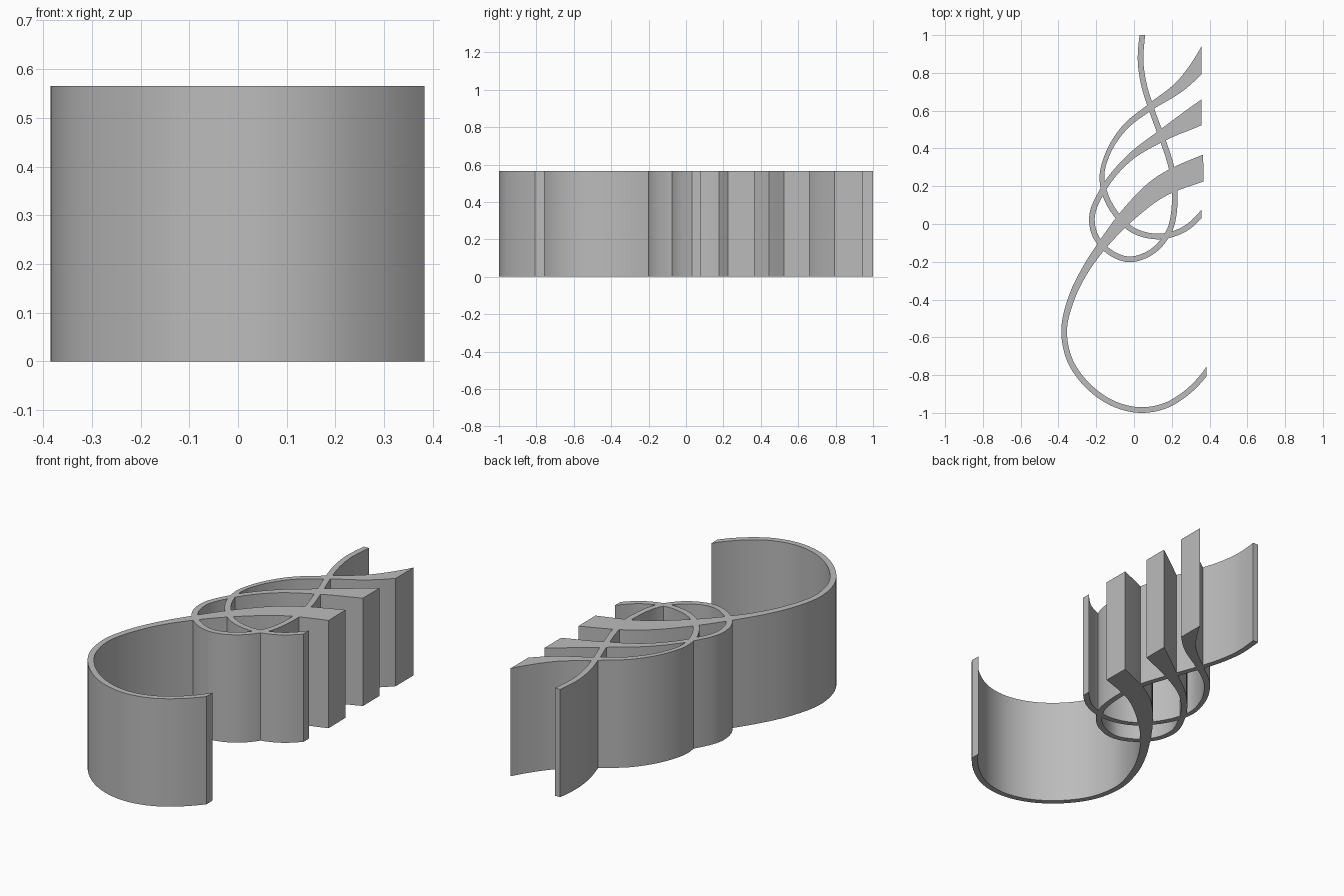
import bpy, bmesh, math
from mathutils import Vector

HEIGHT = 0.565
STEPS = 8

cube = bpy.data.objects.get("Cube")
if cube:
    bpy.data.objects.remove(cube, do_unlink=True)

grey = bpy.data.materials.new("plain grey")
grey.use_nodes = True
colour = (0.5, 0.5, 0.5, 1)
grey.diffuse_color = colour
grey.node_tree.nodes["Principled BSDF"].inputs["Base Color"].default_value = colour


def smooth_path(points):
    """Curve through points of (x, y, width)."""
    pts = [Vector(p) for p in points]
    pts = [2 * pts[0] - pts[1]] + pts + [2 * pts[-1] - pts[-2]]
    path = []
    for a, b, c, d in zip(pts, pts[1:], pts[2:], pts[3:]):
        # Tangents weighted by chord length keep uneven spacing smooth
        ab, bc, cd = (b - a).length, (c - b).length, (d - c).length
        m1 = bc * ((b - a) / ab * bc + (c - b) / bc * ab) / (ab + bc)
        m2 = bc * ((c - b) / bc * cd + (d - c) / cd * bc) / (bc + cd)
        for i in range(STEPS):
            t = i / STEPS
            u = 1 - t
            path.append(b * (1 + 2 * t) * u * u + m1 * t * u * u
                        + c * (3 - 2 * t) * t * t - m2 * t * t * u)
    return path + [pts[-2]]


def ribbon(name, points, trims):
    """Upright band of varying width, trimmed flat at its ends."""
    path = smooth_path(points)
    bm = bmesh.new()
    rows = []
    for i, p in enumerate(path):
        run = path[min(i + 1, len(path) - 1)] - path[max(i - 1, 0)]
        side = Vector((-run.y, run.x, 0)).normalized() * p.z / 2
        centre = Vector((p.x, p.y, 0))
        rows.append([bm.verts.new(centre + side), bm.verts.new(centre - side)])
    for (a, b), (c, d) in zip(rows, rows[1:]):
        bm.faces.new((a, b, d, c))
    for co, normal in trims:
        bmesh.ops.bisect_plane(bm, geom=bm.verts[:] + bm.edges[:] + bm.faces[:],
                               plane_co=co, plane_no=normal, clear_outer=True)
    top = bmesh.ops.extrude_face_region(bm, geom=bm.faces[:], use_keep_orig=True)
    bmesh.ops.translate(bm, vec=(0, 0, HEIGHT),
                        verts=[v for v in top["geom"] if isinstance(v, bmesh.types.BMVert)])
    bmesh.ops.recalc_face_normals(bm, faces=bm.faces[:])
    mesh = bpy.data.meshes.new(name)
    bm.to_mesh(mesh)
    bm.free()
    mesh.materials.append(grey)
    obj = bpy.data.objects.new(name, mesh)
    bpy.context.collection.objects.link(obj)
    bpy.ops.object.select_all(action="DESELECT")
    obj.select_set(True)
    bpy.context.view_layer.objects.active = obj
    bpy.ops.object.shade_smooth_by_angle(angle=math.radians(30))


# Large hook with the widest tail
ribbon("large_hook", [
    (.43, -.71, .03), (.37, -.8, .03), (.27, -.9, .03), (.17, -.96, .03),
    (.04, -.985, .03), (-.1, -.955, .03), (-.24, -.86, .03), (-.34, -.72, .03),
    (-.37, -.57, .03), (-.33, -.39, .035), (-.25, -.23, .04), (-.17, -.115, .05),
    (-.03, .05, .08), (.13, .19, .11), (.367, .295, .135), (.5, .34, .14),
], [((.367, .3, 0), (1, .0147, 0))])

# Middle loop, opening to the left at both ends
ribbon("open_loop", [
    (.4, .11, .03), (.355, .05, .03), (.27, -.025, .03), (.135, -.066, .03),
    (-.01, -.03, .03), (-.09, .045, .03), (-.15, .15, .03), (-.17, .25, .025),
    (-.14, .37, .025), (-.05, .51, .03), (.08, .615, .036), (.25, .735, .06),
    (.358, .858, .085), (.43, .97, .1),
], [((.358, 0, 0), (1, 0, 0))])

# Crossing loop, from the back tip round to its broad tail
ribbon("crossing_loop", [
    (.05, 1.04, .03), (.042, .98, .03), (.035, .86, .03), (.052, .74, .03),
    (.09, .615, .03), (.15, .45, .03), (.2, .29, .03), (.216, .12, .03),
    (.185, -.04, .03), (.09, -.15, .03), (-.03, -.187, .03), (-.14, -.14, .03),
    (-.21, -.05, .03), (-.223, .03, .03), (-.165, .18, .03), (-.03, .345, .035),
    (.16, .475, .065), (.358, .588, .118), (.46, .65, .13),
], [((.358, 0, 0), (1, 0, 0)), ((0, 1, 0), (0, 1, 0))])
